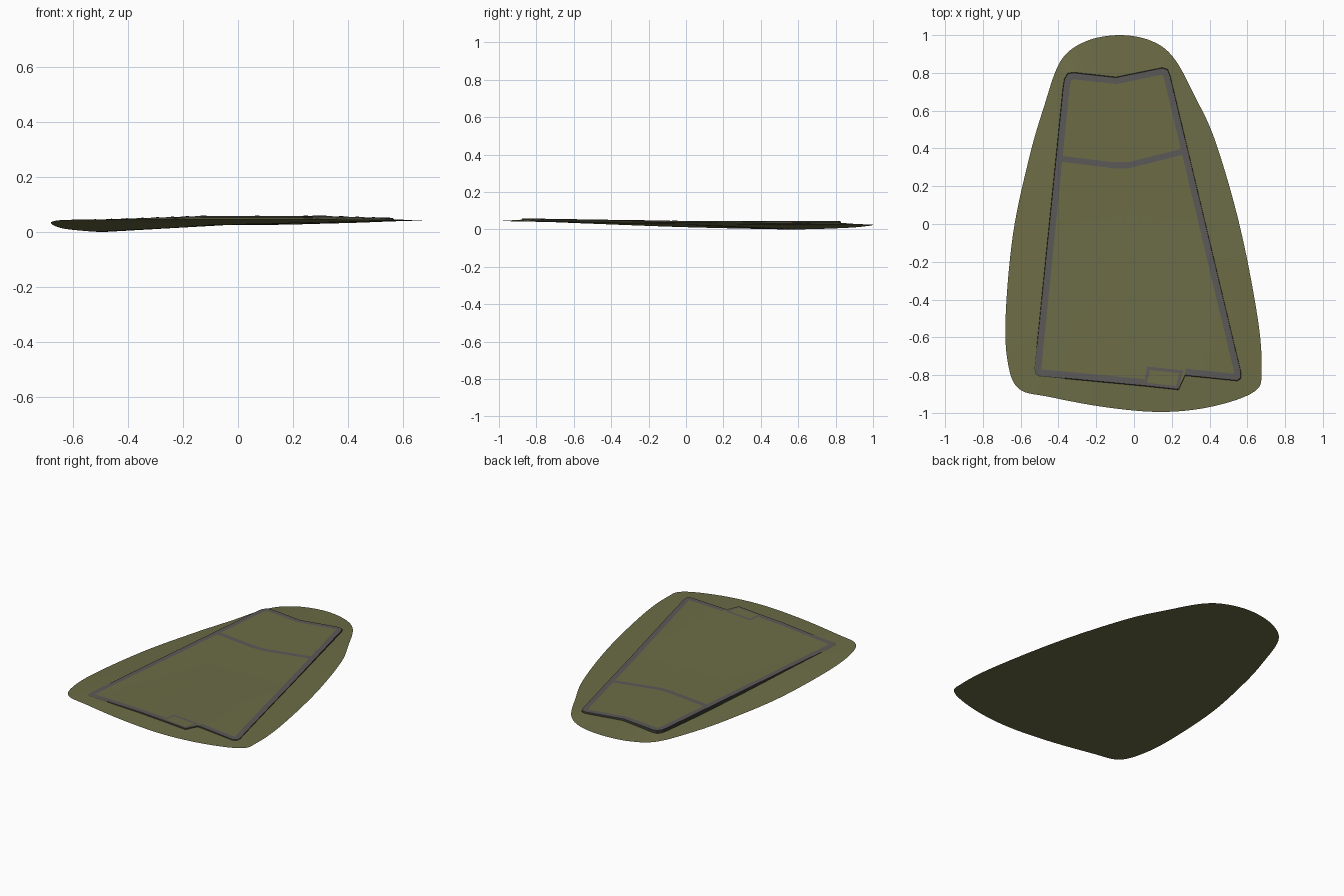
import bpy, bmesh, math
from mathutils import Vector

if "Cube" in bpy.data.objects:
    bpy.data.objects.remove(bpy.data.objects["Cube"])

def material(name, rgb):
    m = bpy.data.materials.new(name)
    m.diffuse_color = (*rgb, 1)
    m.use_nodes = True
    m.node_tree.nodes["Principled BSDF"].inputs["Base Color"].default_value = m.diffuse_color
    return m

OLIVE = material("olive_ground", (0.150, 0.150, 0.062))
GREY = material("grey_path", (0.106, 0.102, 0.098))
DARK = material("dark_edge", (0.035, 0.035, 0.03))
CENTRE = Vector((0, -0.05, 0))

# Outer rim of the ground: x, y, z (counterclockwise)
RIM = [(-0.08, 1.0, .024), (-0.26, .965, .017), (-0.39, .86, .008), (-0.48, .61, 0), (-0.555, .35, .003),
       (-0.64, -.05, .013), (-0.68, -.5, .03), (-0.665, -.75, .04), (-0.605, -.875, .044),
       (-0.45, -.915, .045), (-0.15, -.97, .045), (.15, -.995, .045), (.42, -.965, .044), (.64, -.885, .042),
       (.675, -.77, .042), (.655, -.5, .041), (.56, -.01, .038), (.43, .44, .033),
       (.32, .68, .03), (.21, .88, .027), (.09, .97, .025)]
# Edge of the raised pad, starting beside the notch
PAD = [(.27, -.80), (.545, -.828), (.563, -.815), (.565, -.785), (.19, .785), (.178, .815), (.15, .825),
       (-.095, .775), (-.32, .80), (-.35, .795), (-.368, .765), (-.375, .72), (-.525, -.765),
       (-.52, -.79), (-.50, -.803), (.05, -.855), (.235, -.875)]

def pad_z(x, y):
    lift = max(0, min(1, -y / .87)) * max(0, min(1, (.62 - abs(x - .1)) / .4))
    return .0445 + .014 * lift

def smooth_loop(pts, steps=8):
    """Closed Catmull-Rom curve."""
    p = [Vector(q) for q in pts]
    n, out = len(p), []
    for i in range(n):
        a, b, c, d = p[i - 1], p[i], p[(i + 1) % n], p[(i + 2) % n]
        for k in range(steps):
            t = k / steps
            out.append(.5 * (2 * b + (c - a) * t + (2 * a - 5 * b + 4 * c - d) * t * t
                             + (3 * b - a - 3 * c + d) * t ** 3))
    return out

def hit(loop, ang):
    """Point of the loop in the given direction from the centre."""
    dx, dy = math.cos(ang), math.sin(ang)
    for i, b in enumerate(loop):
        a = loop[i - 1] - CENTRE
        b = b - CENTRE
        ca, cb = dx * a.y - dy * a.x, dx * b.y - dy * b.x
        if ca <= 0 < cb or (abs(cb) < 1e-9 and dx * b.x + dy * b.y > 0):
            t = ca / (ca - cb) if abs(ca - cb) > 1e-12 else 1
            q = a.lerp(b, t)
            if dx * q.x + dy * q.y > 0:
                return q + CENTRE
    return None

def finish(bm, name, mats):
    me = bpy.data.meshes.new(name)
    bm.to_mesh(me)
    bm.free()
    for m in mats:
        me.materials.append(m)
    ob = bpy.data.objects.new(name, me)
    bpy.context.collection.objects.link(ob)
    return ob

def add_ring(bm, pts):
    return [bm.verts.new(p) for p in pts]

def bridge(bm, outer, inner, mat=0):
    n = len(outer)
    for i in range(n):
        j = (i + 1) % n
        f = bm.faces.new((outer[i], outer[j], inner[j], inner[i]))
        f.material_index = mat
        f.smooth = mat == 0

def cap(bm, ring, z):
    c = bm.verts.new((CENTRE.x, CENTRE.y, z))
    for i in range(len(ring)):
        bm.faces.new((ring[i], ring[(i + 1) % len(ring)], c)).smooth = True

rim_loop = smooth_loop(RIM)
pad_loop = [Vector((x, y, pad_z(x, y))) for x, y in PAD]
angles = {round(math.atan2(p.y - CENTRE.y, p.x), 6) for p in pad_loop + rim_loop}
rays = [(hit(rim_loop, a), hit(pad_loop, a)) for a in sorted(angles)]
rays = [r for r in rays if r[0] and r[1]]

# Ground: sloping margin, low wall, raised pad and underside
bm = bmesh.new()
rim = add_ring(bm, [r for r, p in rays])
foot = []
for r, p in rays:
    q = CENTRE + (p - CENTRE) * 1.004
    q.z = .5 * (r.z + pad_z(p.x, p.y))
    foot.append(q)
foot = add_ring(bm, foot)
edge = add_ring(bm, [(p.x, p.y, pad_z(p.x, p.y)) for r, p in rays])
bridge(bm, rim, foot)
bridge(bm, foot, edge, 1)
prev = add_ring(bm, [v.co for v in edge])
for s in (.85, .7, .5, .3, .12):
    pts = [CENTRE + (p - CENTRE) * s for r, p in rays]
    ring = add_ring(bm, [(q.x, q.y, pad_z(q.x, q.y)) for q in pts])
    bridge(bm, prev, ring)
    prev = ring
cap(bm, prev, pad_z(CENTRE.x, CENTRE.y))
# Underside
n = len(rays)
prev = add_ring(bm, [r for r, p in reversed(rays)])
for s in (.75, .5, .25):
    ring = []
    for r, p in reversed(rays):
        q = CENTRE + (r - CENTRE) * s
        q.z = .027 + (r.z - .027) * s
        ring.append(q)
    ring = add_ring(bm, ring)
    bridge(bm, prev, ring)
    prev = ring
cap(bm, prev, .027)
finish(bm, "ground", [OLIVE, DARK])

def ribbon(name, pts, left, right=0.0, closed=False, steps=10):
    """Flat strip along a path, draped just above the pad."""
    p = [Vector(q) for q in pts]
    n = len(p)

    def normal(a, b):
        d = (b - a).normalized()
        return Vector((-d.y, d.x))
    rails = []
    for i in range(n):
        ns = []
        if closed or i > 0:
            ns.append(normal(p[i - 1], p[i]))
        if closed or i < n - 1:
            ns.append(normal(p[i], p[(i + 1) % n]))
        m = sum(ns, Vector((0, 0))).normalized()
        m = m / max(.5, m.dot(ns[0]))
        rails.append((p[i] + m * left, p[i] - m * right))
    bm = bmesh.new()
    for i in range(n if closed else n - 1):
        (a, b), (c, d) = rails[i], rails[(i + 1) % n]
        last = None
        for k in range(steps + 1):
            row = [bm.verts.new((q.x, q.y, pad_z(q.x, q.y) + .0012))
                   for q in (a.lerp(c, k / steps), b.lerp(d, k / steps))]
            if last:
                bm.faces.new((last[1], row[1], row[0], last[0]))
            last = row
    bmesh.ops.remove_doubles(bm, verts=bm.verts, dist=1e-5)
    finish(bm, name, [GREY])

# Grey paths: perimeter, cross path and small notch frame
ribbon("perimeter_path", PAD[:-1], .034)
ribbon("cross_path", [(-.395, .347), (-.11, .311), (-.03, .311), (.272, .386)], .016, .016)
ribbon("notch_frame", [(.05, -.855), (.235, -.875), (.26, -.775), (.07, -.755)], .016, closed=True)
